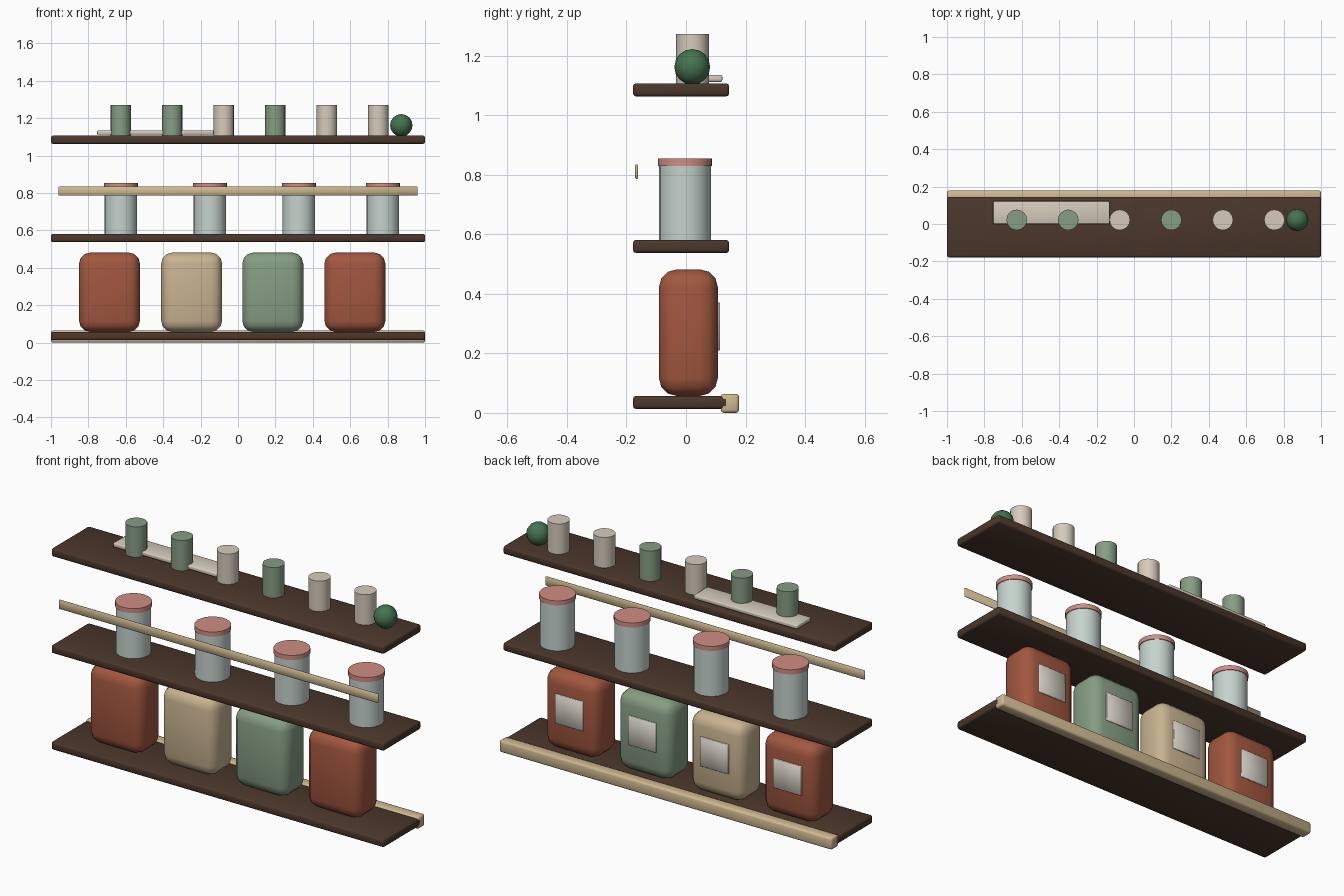
import bpy, math

if "Cube" in bpy.data.objects:
    bpy.data.objects.remove(bpy.data.objects["Cube"])

def mat(name, r, g, b):
    m = bpy.data.materials.new(name)
    m.diffuse_color = (r, g, b, 1)
    m.use_nodes = True
    m.node_tree.nodes["Principled BSDF"].inputs["Base Color"].default_value = m.diffuse_color
    return m

WOOD = mat("dark_wood", 0.07, 0.038, 0.024)
PALE = mat("pale_wood", 0.62, 0.48, 0.28)
RED = mat("terracotta", 0.36, 0.095, 0.05)
SAND = mat("sand", 0.58, 0.45, 0.28)
GREEN = mat("sage", 0.24, 0.34, 0.23)
PAPER = mat("paper", 0.72, 0.68, 0.60)
GLASS = mat("glass", 0.56, 0.65, 0.61)
PINK = mat("lid_pink", 0.63, 0.27, 0.23)
CREAM = mat("cream", 0.67, 0.60, 0.50)
LEAF = mat("leaf", 0.06, 0.17, 0.08)

def finish(name, m):
    o = bpy.context.object
    o.name = name
    o.data.materials.append(m)
    bpy.ops.object.shade_smooth_by_angle(angle=math.radians(50))
    return o

def box(name, x, y, z, m, bevel=0.0, segs=2):
    """Box from (min, max) pairs, with optional rounded edges."""
    lo, hi = zip(x, y, z)
    bpy.ops.mesh.primitive_cube_add(size=1, location=[(a + b) / 2 for a, b in zip(lo, hi)])
    o = bpy.context.object
    o.scale = [b - a for a, b in zip(lo, hi)]
    bpy.ops.object.transform_apply(location=False, rotation=False, scale=True)
    if bevel:
        b = o.modifiers.new("bevel", 'BEVEL')
        b.width, b.segments = bevel, segs
        bpy.ops.object.modifier_apply(modifier="bevel")
    return finish(name, m)

def cyl(name, x, y, z0, z1, r, m, sides):
    bpy.ops.mesh.primitive_cylinder_add(vertices=sides, radius=r, depth=z1 - z0,
                                        location=(x, y, (z0 + z1) / 2))
    return finish(name, m)

# Three shelves
for name, z in (("lower_shelf", 0.013), ("middle_shelf", 0.537), ("upper_shelf", 1.063)):
    box(name, (-1, 1), (-0.178, 0.145), (z, z + 0.044), WOOD, 0.01)

# Back lip on the lower shelf and front rail over the middle shelf
box("back_lip", (-1, 1), (0.117, 0.178), (0, 0.064), PALE, 0.01)
box("front_rail", (-0.96, 0.96), (-0.171, -0.161), (0.786, 0.835), PALE, 0.003, 1)

# Rounded canisters with labels on the back
for i, (x, m) in enumerate(((-0.687, RED), (-0.248, SAND), (0.186, GREEN), (0.625, RED)), 1):
    box(f"canister_{i}", (x - 0.163, x + 0.163), (-0.091, 0.107), (0.057, 0.482), m, 0.06, 3)
    box(f"canister_label_{i}", (x - 0.085, x + 0.085), (0.10, 0.114), (0.21, 0.37), PAPER, 0.002, 1)

# Glass jars with lids
for i, x in enumerate((-0.626, -0.15, 0.326, 0.775), 1):
    cyl(f"jar_{i}", x, -0.003, 0.58, 0.832, 0.087, GLASS, 24)
    cyl(f"jar_lid_{i}", x, -0.003, 0.83, 0.855, 0.091, PINK, 24)

# Row of cups on the upper shelf
for i, m in enumerate((GREEN, GREEN, CREAM, GREEN, CREAM, CREAM)):
    cyl(f"cup_{i + 1}", -0.627 + i * 0.2755, 0.022, 1.106, 1.272, 0.055, m, 16)

# Flat tray behind the cups
box("tray", (-0.753, -0.13), (0.0, 0.122), (1.112, 1.135), CREAM, 0.006, 2)

# Small green ball
bpy.ops.mesh.primitive_uv_sphere_add(segments=12, ring_count=8, radius=0.06, location=(0.873, 0.021, 1.162))
finish("ball", LEAF)
